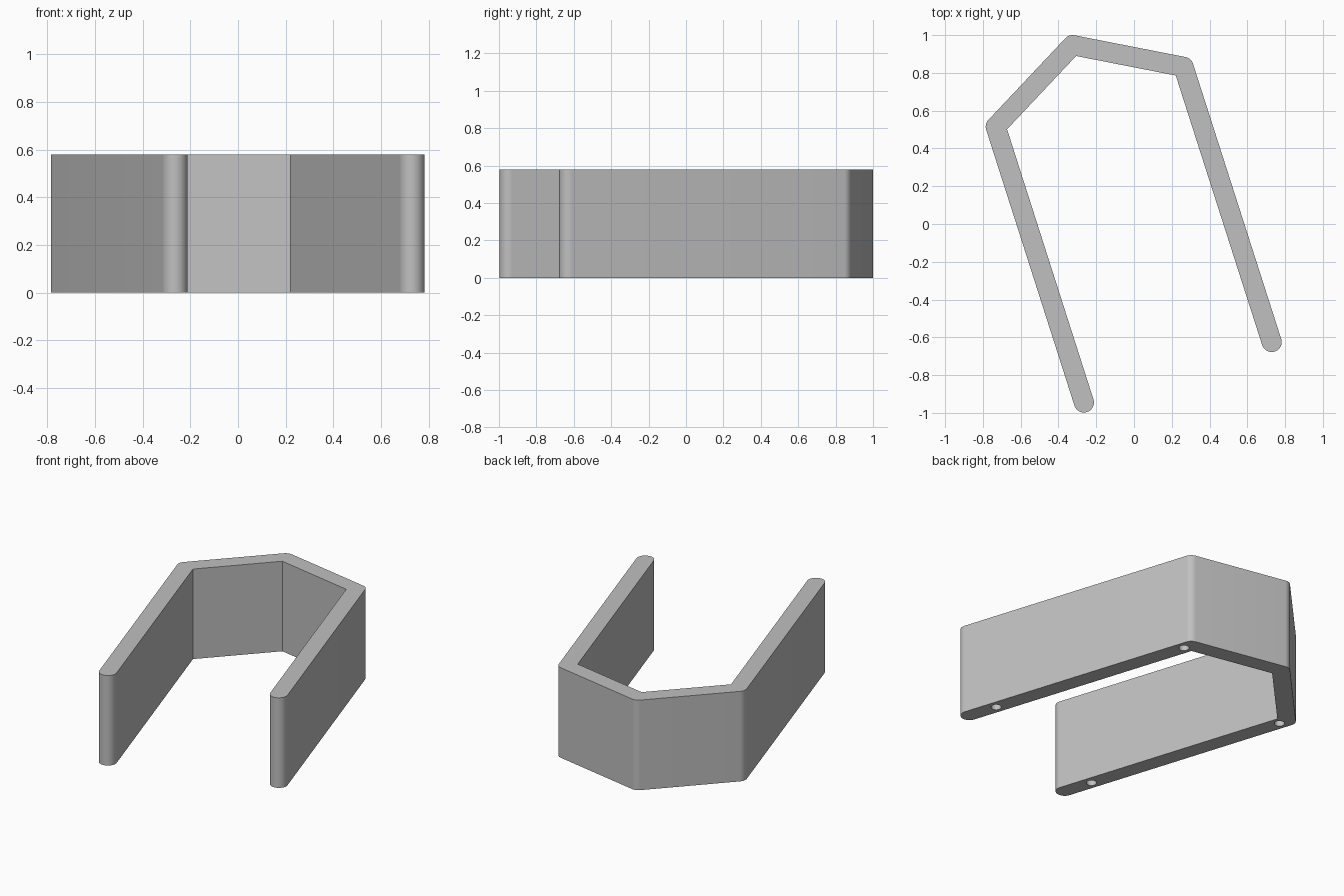
import bpy, bmesh, math
from mathutils import Vector

if "Cube" in bpy.data.objects:
    bpy.data.objects.remove(bpy.data.objects["Cube"], do_unlink=True)

HEIGHT, HALF, HOLE_R, HOLE_DEPTH = 0.58, 0.053, 0.03, 0.14

# Centre line of the bent wall, from the left tip round to the right tip
path = [Vector(p) for p in ((-0.265, -0.945), (-0.732, 0.515), (-0.325, 0.947),
                            (0.262, 0.832), (0.729, -0.625))]
dirs = [(b - a).normalized() for a, b in zip(path, path[1:])]
normals = [Vector((-d.y, d.x)) for d in dirs]  # point to the outside


def arc(centre, start, sweep, steps):
    a0 = math.atan2(start.y, start.x)
    return [centre + HALF * Vector((math.cos(a0 + sweep * i / steps),
                                    math.sin(a0 + sweep * i / steps)))
            for i in range(steps + 1)]


# Outline: rounded outer corners, round tips, sharp mitred inner corners
outline = arc(path[0], -normals[0], -math.pi, 24)
for i in range(1, len(path) - 1):
    turn = normals[i - 1].angle(normals[i])
    outline += arc(path[i], normals[i - 1], -turn, 10)
outline += arc(path[-1], normals[-1], -math.pi, 24)
for i in range(len(path) - 2, 0, -1):
    n = normals[i - 1] + normals[i]
    outline.append(path[i] - n * (2 * HALF / n.length_squared))

grey = bpy.data.materials.new("grey plastic")
grey.use_nodes = True
colour = (0.53, 0.53, 0.53, 1)
grey.diffuse_color = colour
grey.node_tree.nodes["Principled BSDF"].inputs["Base Color"].default_value = colour


def make_object(name, bm):
    bmesh.ops.recalc_face_normals(bm, faces=bm.faces)
    mesh = bpy.data.meshes.new(name)
    bm.to_mesh(mesh)
    bm.free()
    mesh.materials.append(grey)
    obj = bpy.data.objects.new(name, mesh)
    bpy.context.collection.objects.link(obj)
    return obj


# Bent wall
bm = bmesh.new()
base = bm.faces.new([bm.verts.new((p.x, p.y, 0)) for p in outline])
top = bmesh.ops.extrude_face_region(bm, geom=[base], use_keep_orig=True)
bmesh.ops.translate(bm, vec=(0, 0, HEIGHT),
                    verts=[v for v in top["geom"] if isinstance(v, bmesh.types.BMVert)])
wall = make_object("bent_wall", bm)

# Blind pin holes in the underside of both long legs
bm = bmesh.new()
for tip, corner in ((path[0], path[1]), (path[-1], path[-2])):
    for t in (0.12, 0.967):
        c = tip.lerp(corner, t)
        hole = bmesh.ops.create_cone(bm, cap_ends=True, segments=32, radius1=HOLE_R,
                                     radius2=HOLE_R, depth=2 * HOLE_DEPTH)
        bmesh.ops.translate(bm, vec=(c.x, c.y, 0), verts=hole["verts"])
cutter = make_object("pin_hole_cutter", bm)
cutter.hide_render = True

cut = wall.modifiers.new("pin holes", 'BOOLEAN')
cut.operation, cut.solver, cut.object = 'DIFFERENCE', 'EXACT', cutter

# Apply the cut, drop the cutter and smooth the rounded edges
bpy.ops.object.select_all(action='DESELECT')
wall.select_set(True)
bpy.context.view_layer.objects.active = wall
bpy.ops.object.modifier_apply(modifier=cut.name)
bpy.data.objects.remove(cutter, do_unlink=True)
bpy.ops.object.shade_smooth_by_angle(angle=math.radians(30))
